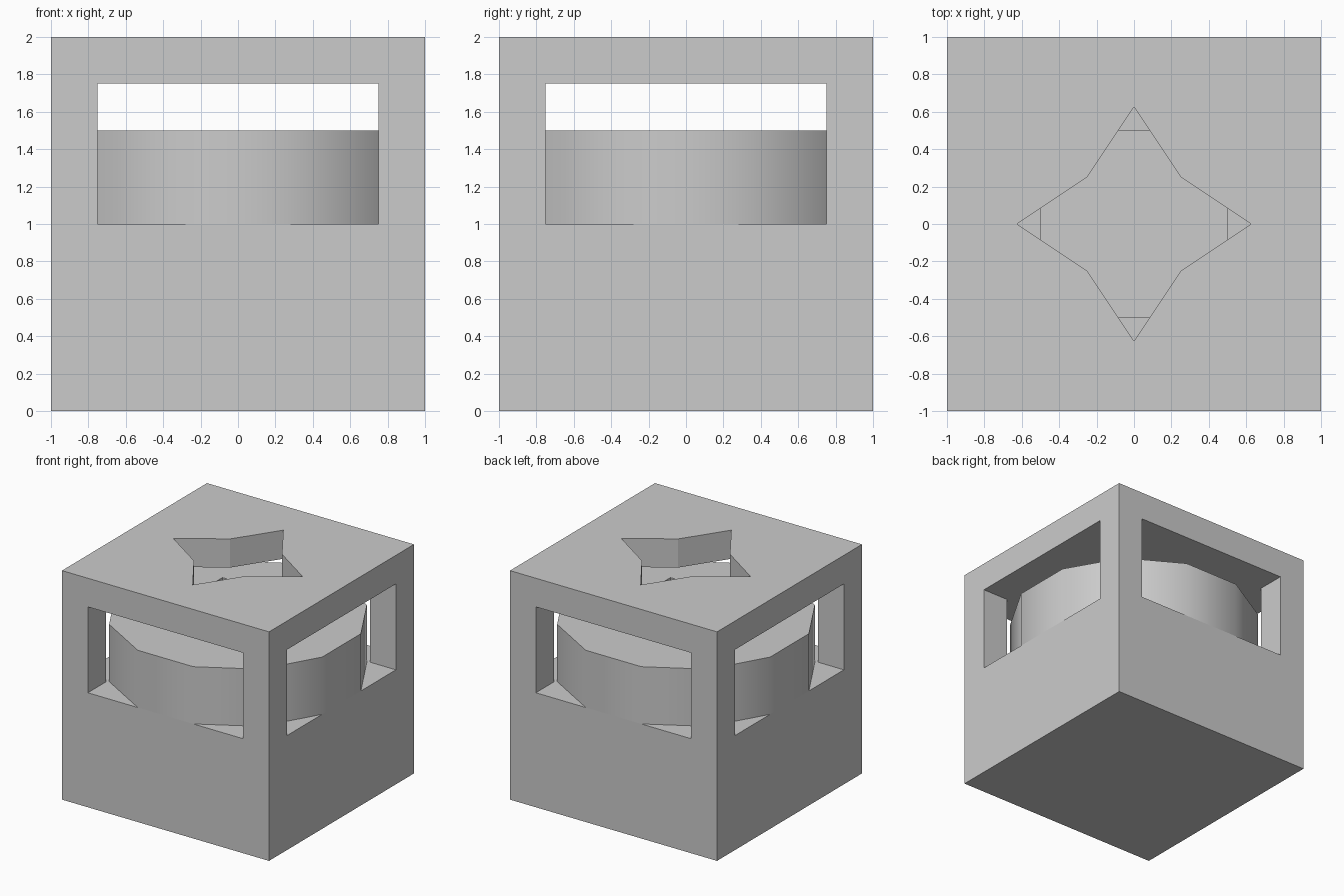
import bpy, bmesh
from math import radians, cos, sin, pi

if "Cube" in bpy.data.objects:
    bpy.data.objects.remove(bpy.data.objects["Cube"])


def prism(name, outline, z0, z1):
    """Extrude a flat outline from z0 up to z1."""
    bm = bmesh.new()
    face = bm.faces.new([bm.verts.new((x, y, z0)) for x, y in outline])
    top = bmesh.ops.extrude_face_region(bm, geom=[face])["geom"]
    moved = [v for v in top if isinstance(v, bmesh.types.BMVert)]
    bmesh.ops.translate(bm, verts=moved, vec=(0, 0, z1 - z0))
    bmesh.ops.recalc_face_normals(bm, faces=bm.faces)
    mesh = bpy.data.meshes.new(name)
    bm.to_mesh(mesh)
    bm.free()
    obj = bpy.data.objects.new(name, mesh)
    bpy.context.collection.objects.link(obj)
    return obj


def four_fold(points):
    """Repeat points around z in quarter turns."""
    out, pts = [], list(points)
    for _ in range(4):
        out += pts
        pts = [(-y, x) for x, y in pts]
    return out


def cut(target, cutter):
    """Subtract the cutter, then discard it."""
    cutter.hide_render = True
    mod = target.modifiers.new("cut", 'BOOLEAN')
    mod.operation = 'DIFFERENCE'
    mod.solver = 'EXACT'
    mod.object = cutter
    bpy.context.view_layer.objects.active = target
    bpy.ops.object.modifier_apply(modifier=mod.name)
    bpy.data.objects.remove(cutter)


# Cube body with crossing windows and a four-pointed star opening in the lid
body = prism("body", four_fold([(1, 1)]), 0, 2)
cut(body, prism("window_cutter",
                four_fold([(1.2, -0.75), (1.2, 0.75), (0.75, 0.75)]), 1, 1.75))
cut(body, prism("star_cutter", four_fold([(0.625, 0), (0.25, 0.25)]), 1.6, 2.2))

# Twelve-sided drum, flush with the window faces, with a square well
r = 1 / cos(pi / 12)
ring = [(r * cos(a), r * sin(a)) for a in (pi / 12 + i * pi / 6 for i in range(12))]
drum = prism("drum", ring, 1, 1.5)
cut(drum, prism("well_cutter", four_fold([(0.5, 0.5)]), 0.8, 1.7))

# Smooth drum sides, crisp rims
bpy.ops.object.select_all(action='DESELECT')
drum.select_set(True)
bpy.context.view_layer.objects.active = drum
bpy.ops.object.shade_smooth_by_angle(angle=radians(35))
